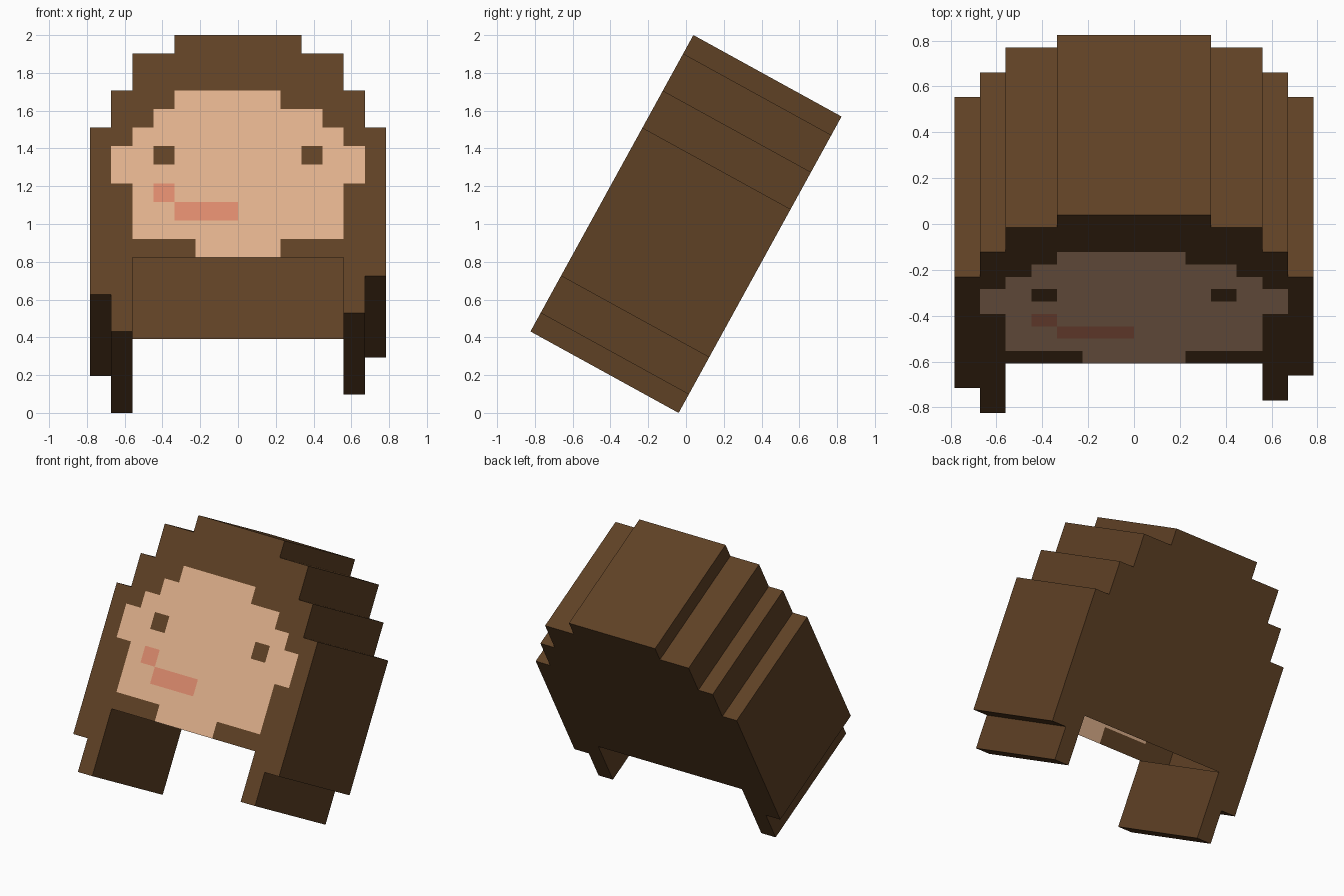
import bpy, bmesh, math
from mathutils import Matrix

if "Cube" in bpy.data.objects:
    bpy.data.objects.remove(bpy.data.objects["Cube"])

P = 0.1119                      # size of one block
DEPTH, ROWS = 8, 16
TILT = Matrix.Translation((0, 0, 1)) @ Matrix.Rotation(math.radians(-28.8), 4, 'X')


def material(name, rgb):
    lin = [((c / 255 + 0.055) / 1.055) ** 2.4 for c in rgb]
    m = bpy.data.materials.new(name)
    m.diffuse_color = (*lin, 1)
    m.use_nodes = True
    m.node_tree.nodes["Principled BSDF"].inputs["Base Color"].default_value = m.diffuse_color
    return m


BROWN = material("hair brown", (95, 65, 37))
SKIN = material("skin", (222, 175, 139))
RED = material("lip red", (219, 137, 108))


def block_rows(*bands):
    """Cells from (x0, x1, row0, row1) rectangles."""
    return {(x, r) for x0, x1, r0, r1 in bands
            for x in range(x0, x1) for r in range(r0, r1)}


def build(name, mat, quads):
    bm = bmesh.new()
    for q in quads:
        bm.faces.new([bm.verts.new((x * P, (y - DEPTH / 2) * P, (z - ROWS / 2) * P))
                      for x, y, z in q])
    bmesh.ops.remove_doubles(bm, verts=bm.verts, dist=1e-4)
    bm.transform(TILT)
    me = bpy.data.meshes.new(name)
    bm.to_mesh(me)
    bm.free()
    me.materials.append(mat)
    bpy.context.collection.objects.link(bpy.data.objects.new(name, me))


def front(cells):
    return [[(x, 0, r), (x + 1, 0, r), (x + 1, 0, r + 1), (x, 0, r + 1)] for x, r in cells]


def back(cells):
    return [[(x, DEPTH, r), (x, DEPTH, r + 1), (x + 1, DEPTH, r + 1), (x + 1, DEPTH, r)]
            for x, r in cells]


def walls(cells):
    """Side walls along the outline, left open under the chin."""
    out = []
    for x, r in cells:
        corners = [(x, r), (x + 1, r), (x + 1, r + 1), (x, r + 1)]
        for i, (dx, dr) in enumerate([(0, -1), (1, 0), (0, 1), (-1, 0)]):
            gap = dr == -1 and r == 4 and -5 <= x < 5
            if (x + dx, r + dr) in cells or gap:
                continue
            (ax, ar), (bx, br) = corners[i], corners[(i + 1) % 4]
            out.append([(ax, 0, ar), (ax, DEPTH, ar), (bx, DEPTH, br), (bx, 0, br)])
    return out


# Stepped head outline with uneven hair strands at the bottom
outline = block_rows((-3, 3, 15, 16), (-5, 5, 13, 15), (-6, 6, 11, 13), (-7, 7, 4, 11),
                     (-7, -6, 2, 4), (-6, -5, 0, 4), (5, 6, 1, 4), (6, 7, 3, 4))
# Face and features
face = block_rows((-3, 2, 12, 13), (-4, 4, 11, 12), (-5, 5, 10, 11), (-6, 6, 8, 10),
                  (-5, 5, 5, 8), (-2, 2, 4, 5))
eyes = block_rows((-4, -3, 9, 10), (3, 4, 9, 10))
mouth = block_rows((-3, 0, 6, 7))
mouth_corner = block_rows((-4, -3, 7, 8))

build("hair_shell", BROWN, front(outline - face) + back(outline) + walls(outline))
build("face", SKIN, front(face - eyes - mouth - mouth_corner))
build("eyes", BROWN, front(eyes))
build("mouth", RED, front(mouth))
build("mouth_corner", RED, front(mouth_corner))
